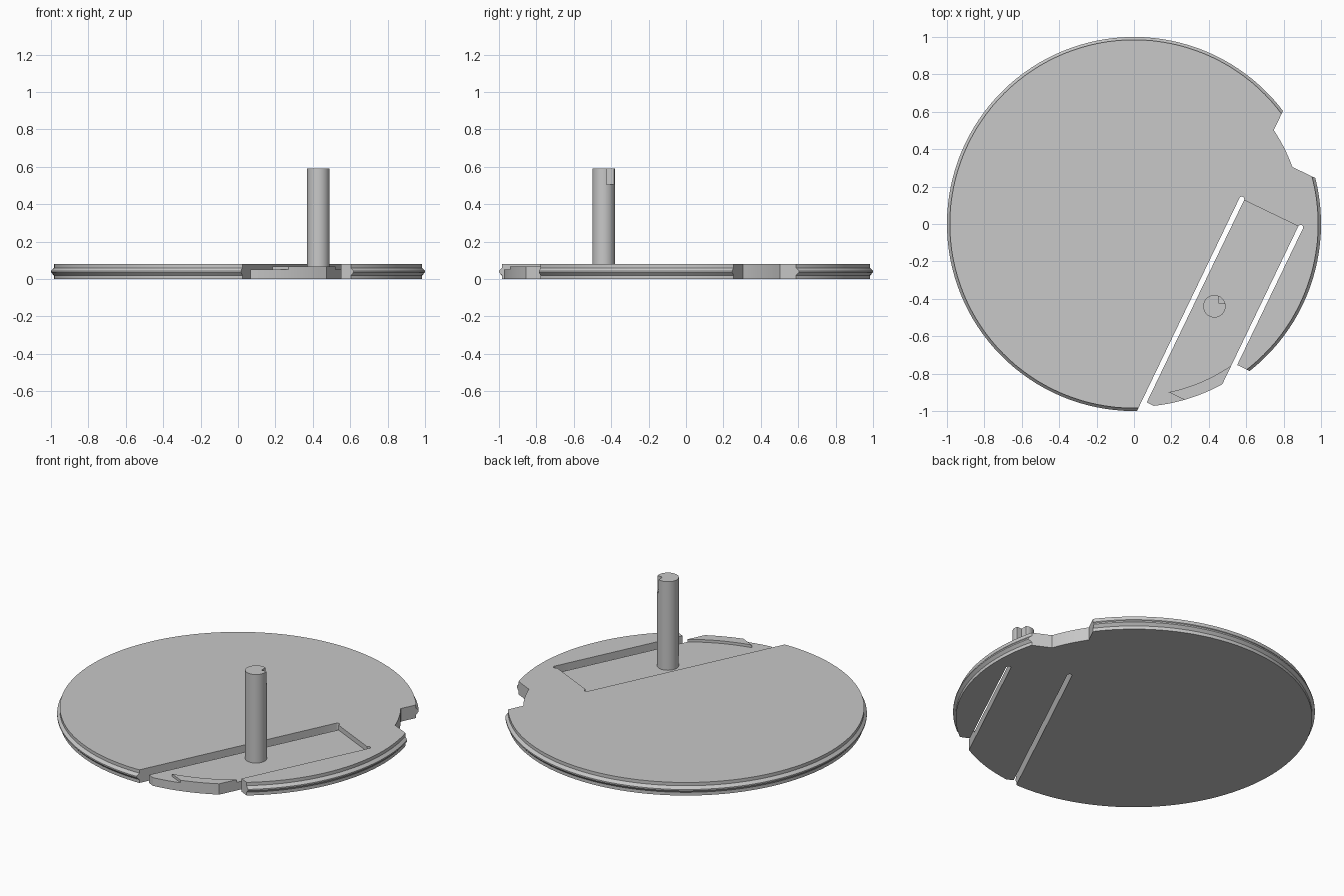
import bpy
import bmesh
from math import cos, sin, pi, radians, sqrt, atan2
from mathutils import Matrix

if "Cube" in bpy.data.objects:
    bpy.data.objects.remove(bpy.data.objects["Cube"])

TURN = Matrix.Rotation(radians(-25.7), 4, "Z")   # the tongue runs along local y
THICK = 0.08
TONGUE_TOP = 0.05
RIM = 0.978
LEFT, RIGHT, HINGE = 0.475, 0.797, 0.37          # tongue sides and root
SLIT = 0.027

grey = bpy.data.materials.new("plain grey")
grey.use_nodes = True
grey.diffuse_color = (0.58, 0.58, 0.58, 1)
grey.node_tree.nodes["Principled BSDF"].inputs["Base Color"].default_value = (0.58, 0.58, 0.58, 1)


def make(name, bm, matrix):
    bmesh.ops.recalc_face_normals(bm, faces=bm.faces)
    mesh = bpy.data.meshes.new(name)
    bm.to_mesh(mesh)
    bm.free()
    mesh.transform(matrix)
    mesh.materials.append(grey)
    ob = bpy.data.objects.new(name, mesh)
    bpy.context.collection.objects.link(ob)
    return ob


def prism(name, points, low, high, matrix=TURN):
    bm = bmesh.new()
    face = bm.faces.new([bm.verts.new((x, y, low)) for x, y in points])
    ext = bmesh.ops.extrude_face_region(bm, geom=[face])["geom"]
    top = [v for v in ext if isinstance(v, bmesh.types.BMVert)]
    bmesh.ops.translate(bm, verts=top, vec=(0, 0, high - low))
    return make(name, bm, matrix)


def arc(r, a, b, n=16, cx=0, cy=0):
    return [(cx + r * cos(a + (b - a) * i / n), cy + r * sin(a + (b - a) * i / n))
            for i in range(n + 1)]


def box(x0, x1, y0, y1):
    return [(x0, y0), (x1, y0), (x1, y1), (x0, y1)]


def at_x(r, x):
    return atan2(-sqrt(r * r - x * x), x)


def at_y(r, y):
    return atan2(y, sqrt(r * r - y * y))


def activate(ob):
    bpy.ops.object.select_all(action="DESELECT")
    ob.select_set(True)
    bpy.context.view_layer.objects.active = ob


def cut(ob, cutter):
    cutter.hide_render = True
    mod = ob.modifiers.new("cut", "BOOLEAN")
    mod.operation = "DIFFERENCE"
    mod.solver = "EXACT"
    mod.object = cutter
    activate(ob)
    bpy.ops.object.modifier_apply(modifier=mod.name)
    bpy.data.objects.remove(cutter)


def smooth(ob):
    activate(ob)
    bpy.ops.object.shade_smooth_by_angle(angle=radians(20))


# Disc with a bead around its rim
bm = bmesh.new()
profile = [(0.985, 0), (0.985, 0.02), (1, 0.036), (1, 0.044), (0.985, 0.06), (0.985, THICK)]
SIDES = 128
rings = [[bm.verts.new((r * cos(2 * pi * i / SIDES), r * sin(2 * pi * i / SIDES), z))
          for i in range(SIDES)] for r, z in profile]
for lower, upper in zip(rings, rings[1:]):
    for i in range(SIDES):
        j = (i + 1) % SIDES
        bm.faces.new((lower[i], lower[j], upper[j], upper[i]))
bm.faces.new(rings[0])
bm.faces.new(rings[-1])
disc = make("disc", bm, TURN)

# Channel for the tongue, rounded slit ends, clipped corner
cut(disc, prism("channel_cutter", box(LEFT - SLIT, RIGHT + SLIT, -1.2, HINGE), -0.1, 0.2))
for x in (LEFT - SLIT / 2, RIGHT + SLIT / 2):
    end = arc(SLIT / 2, 0, pi, 8, x, HINGE)
    outline = [(x - SLIT / 2, HINGE - 0.1), (x + SLIT / 2, HINGE - 0.1)] + end
    cut(disc, prism("slit_cutter", outline, -0.1, 0.2))
cut(disc, prism("corner_cutter", box(0.7, 1.2, -1.2, -0.44), -0.1, 0.2))

# Notch in the rim
notch = arc(0.9, at_y(0.9, 0.642), at_y(0.9, 0.776), 8)
notch += [(notch[-1][0], 1.2), (1.2, 1.2), (1.2, 0.642)]
cut(disc, prism("notch_cutter", notch, -0.1, 0.2))
smooth(disc)

# Thin springy tongue
tip = arc(RIM, at_y(RIM, -0.83), at_x(RIM, RIGHT))
tongue = prism("tongue", [(LEFT, HINGE), (LEFT, -0.83)] + tip + [(RIGHT, HINGE)], 0, TONGUE_TOP)
smooth(tongue)

# Raised lip at the tip of the tongue
outer = arc(RIM, at_y(RIM, -0.73), at_x(RIM, RIGHT))
inner = arc(0.918, at_x(0.918, RIGHT), at_y(0.918, -0.73))
lip = prism("tongue_lip", outer + inner, TONGUE_TOP, 0.066)
smooth(lip)

# Upright pin with a square bite out of its top
PX, PY = 0.43, -0.44
pin = prism("pin", arc(0.06, 0, 2 * pi, 48, PX, PY)[:-1], TONGUE_TOP, 0.59, Matrix())
cut(pin, prism("pin_cutter", box(PX + 0.025, PX + 0.1, PY + 0.016, PY + 0.1), 0.505, 0.7, Matrix()))
smooth(pin)
